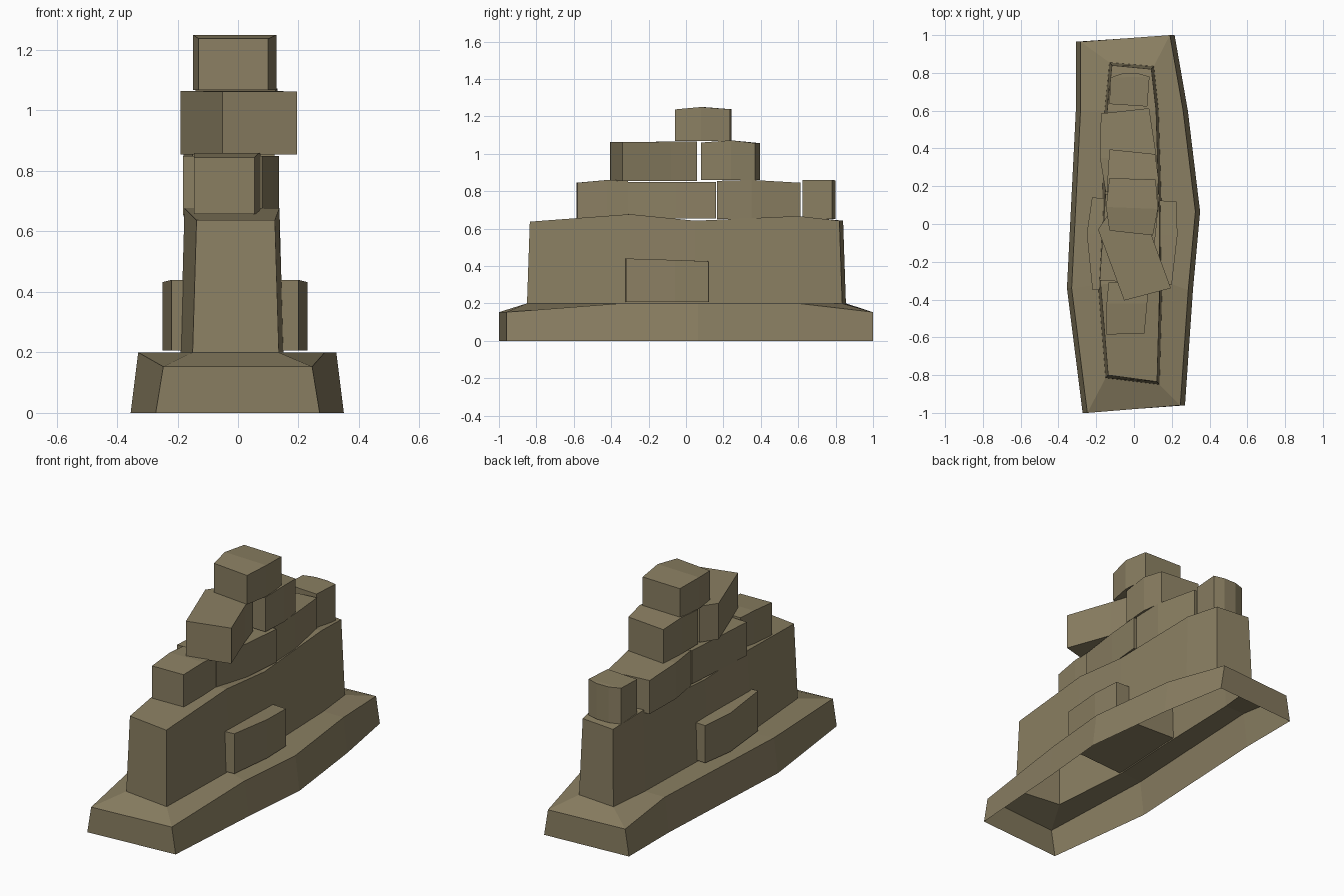
import bpy

# One stone colour for everything
stone = bpy.data.materials.new("sandy stone")
stone.diffuse_color = (0.255, 0.212, 0.122, 1)


def outline(sections, z=None, inset=0.0, end_inset=0.0):
    """Closed loop from cross-sections (left x, left y, right x, right y, z), front to back."""
    n = len(sections) - 1
    left, right = [], []
    for i, (xl, yl, xr, yr, zt) in enumerate(sections):
        dy = end_inset if i == 0 else -end_inset if i == n else 0
        h = zt if z is None else z
        left.append((xl + inset, yl + dy, h))
        right.append((xr - inset, yr + dy, h))
    return left + right[::-1]


def loft(name, loops, top=False, bottom=False):
    """Join loops upward with quads; caps are strips across the width."""
    n = len(loops[0])
    verts = [v for lp in loops for v in lp]
    faces = []
    for k in range(len(loops) - 1):
        a, b = k * n, (k + 1) * n
        for i in range(n):
            j = (i + 1) % n
            faces.append((a + j, a + i, b + i, b + j))
    t = (len(loops) - 1) * n
    for i in range(n // 2 - 1):
        strip = (i, n - 1 - i, n - 2 - i, i + 1)
        if top:
            faces.append(tuple(t + s for s in strip))
        if bottom:
            faces.append(strip[::-1])
    mesh = bpy.data.meshes.new(name)
    mesh.from_pydata(verts, [], faces)
    mesh.materials.append(stone)
    obj = bpy.data.objects.new(name, mesh)
    bpy.context.collection.objects.link(obj)
    return obj


def block(name, z0, sections):
    return loft(name, [outline(sections, z0), outline(sections)], True, True)


# Hollow plinth, open underneath, with a hole below the wall
plinth = [(-0.272, -1.0, 0.27, -0.96, 0.153), (-0.355, -0.34, 0.312, -0.35, 0.2),
          (-0.335, 0.06, 0.35, 0.065, 0.2), (-0.308, 0.6, 0.285, 0.6, 0.2),
          (-0.308, 0.965, 0.215, 1.0, 0.153)]
wall = [(-0.15, -0.815, 0.135, -0.85, 0.637), (-0.19, -0.32, 0.15, -0.3, 0.677),
        (-0.17, 0.05, 0.147, 0.05, 0.642), (-0.155, 0.6, 0.13, 0.6, 0.667),
        (-0.13, 0.855, 0.105, 0.835, 0.642)]
loft("plinth", [outline(plinth, 0), outline(plinth, None, 0.025), outline(wall, 0.2)])

# Tapered wall shell standing on the plinth
loft("wall", [outline(wall, 0.2), outline(wall, None, 0.013, 0.015)], top=True)

# Cross block pushed through both sides of the wall
block("cross_block", 0.207, [(-0.22, -0.35, 0.2, -0.32, 0.44),
                             (-0.25, -0.05, 0.23, -0.06, 0.432),
                             (-0.222, 0.14, 0.225, 0.12, 0.425)])

# First row of loose stones on the wall
block("low_stone_front", 0.657, [(-0.145, -0.585, 0.055, -0.58, 0.845),
                                 (-0.145, -0.42, 0.07, -0.42, 0.86),
                                 (-0.135, -0.31, 0.075, -0.31, 0.858)])
block("low_stone_middle", 0.655, [(-0.182, -0.3, 0.08, -0.31, 0.85),
                                  (-0.165, -0.05, 0.115, -0.05, 0.85),
                                  (-0.15, 0.16, 0.135, 0.16, 0.85)])
block("low_stone_back", 0.65, [(-0.15, 0.17, 0.12, 0.165, 0.855),
                               (-0.18, 0.35, 0.12, 0.35, 0.86),
                               (-0.175, 0.585, 0.08, 0.613, 0.845)])
block("low_stone_end", 0.65, [(-0.13, 0.635, 0.07, 0.622, 0.86),
                              (-0.125, 0.775, 0.082, 0.78, 0.86),
                              (-0.06, 0.798, 0.02, 0.798, 0.858)])

# Second row
block("mid_stone_front", 0.855, [(-0.052, -0.405, 0.195, -0.34, 1.062),
                                 (-0.19, -0.03, 0.1, -0.08, 1.065),
                                 (-0.13, 0.06, 0.055, 0.06, 1.065)])
block("mid_stone_back", 0.86, [(-0.14, 0.09, 0.12, 0.08, 1.06),
                               (-0.14, 0.24, 0.13, 0.24, 1.072),
                               (-0.13, 0.395, 0.112, 0.37, 1.057)])

# Capstone
block("capstone", 1.068, [(-0.13, -0.035, 0.1, -0.06, 1.237),
                          (-0.148, 0.09, 0.127, 0.08, 1.25),
                          (-0.13, 0.243, 0.115, 0.235, 1.238)])
